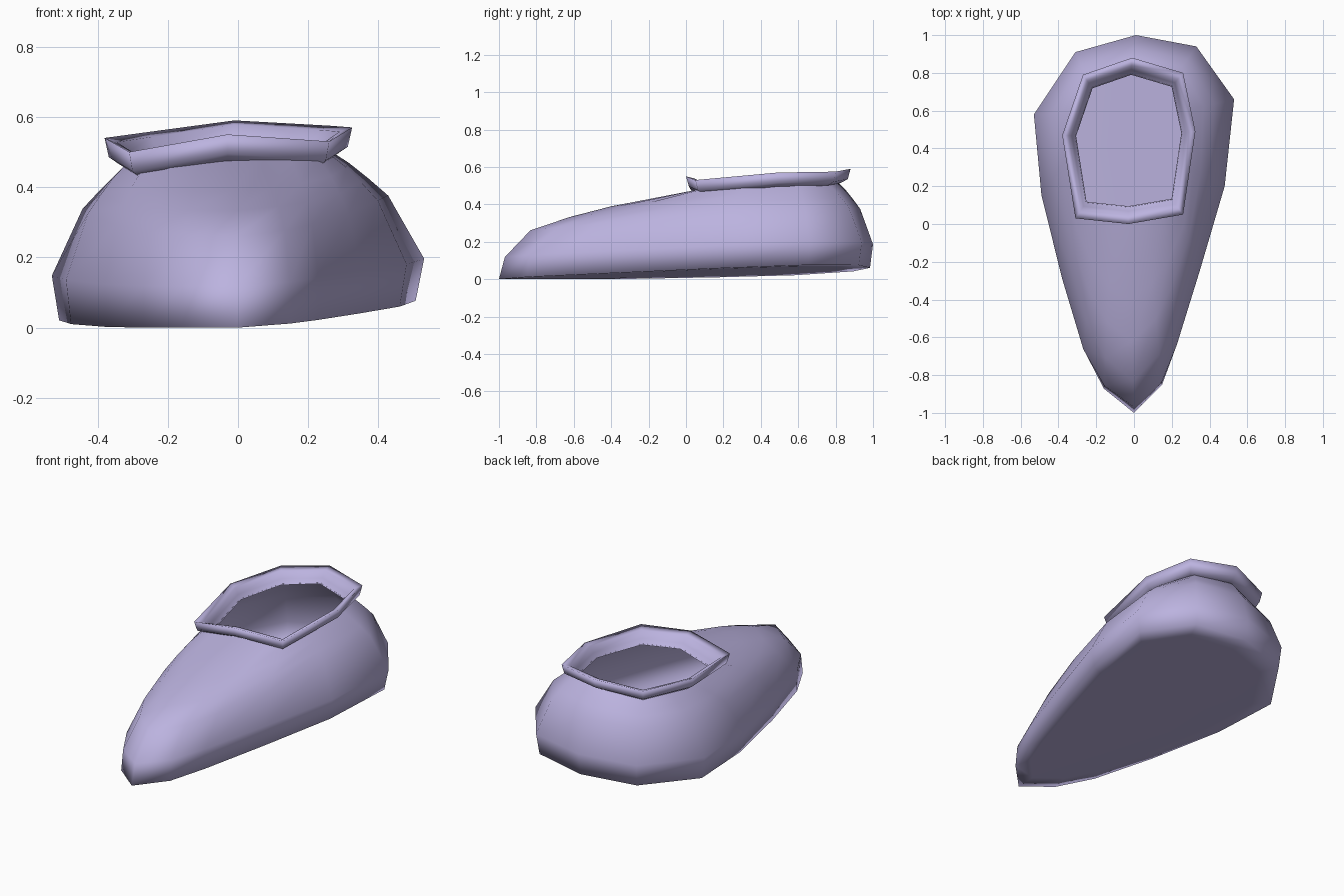
import bpy, bmesh
from mathutils import Vector

if "Cube" in bpy.data.objects:
    bpy.data.objects.remove(bpy.data.objects["Cube"])

lavender = bpy.data.materials.new("lavender")
lavender.diffuse_color = (0.50, 0.45, 0.74, 1)
lavender.use_nodes = True
lavender.node_tree.nodes["Principled BSDF"].inputs["Base Color"].default_value = lavender.diffuse_color


def lerp(a, b, t):
    return a + (b - a) * t


def loft(name, rings, cap_first=False):
    """Skin a stack of closed counter-clockwise rings, smooth shaded."""
    bm = bmesh.new()
    loops = [[bm.verts.new(p) for p in ring] for ring in rings]
    n = len(loops[0])
    for a, b in zip(loops, loops[1:]):
        for i in range(n):
            j = (i + 1) % n
            bm.faces.new((a[i], a[j], b[j], b[i]))
    if cap_first:
        bm.faces.new(loops[0][::-1])
    for f in bm.faces:
        f.smooth = True
    mesh = bpy.data.meshes.new(name)
    bm.to_mesh(mesh)
    bm.free()
    mesh.materials.append(lavender)
    obj = bpy.data.objects.new(name, mesh)
    bpy.context.collection.objects.link(obj)
    return obj


def sole_z(x, y):
    return max(0, 0.03 * (y + 1) + 0.05 * x)


def neck_z(x, y):
    return 0.475 + 0.045 * y + 0.05 * x - 0.04 * abs(x)


# Slipper footprint and the matching points round the foot opening
outline = [(0, -1), (.15, -.86), (.23, -.65), (.35, -.25), (.48, .2), (.53, .66), (.33, .94),
           (.01, 1), (-.31, .91), (-.53, .58), (-.49, .15), (-.38, -.3), (-.27, -.68), (-.16, -.88)]
neck = [(-.03, .05), (.06, .06), (.15, .07), (.23, .09), (.265, .3), (.26, .6), (.2, .76),
        (-.02, .82), (-.23, .74), (-.30, .58), (-.32, .4), (-.27, .09), (-.19, .07), (-.11, .06)]

# Wall profile: (inward, upward) fractions at the toe and at the sides/heel
toe = [(0, 0), (.03, .25), (.16, .55), (.36, .70), (.57, .82), (1, 1)]
side = [(.09, 0), (0, .28), (.38, .70), (.60, .82), (.80, .92), (1, 1)]

rings = []
for (t0, h0), (t1, h1) in zip(toe, side):
    ring = []
    for (ox, oy), (nx, ny) in zip(outline, neck):
        w = min(1, (oy + 1) / 1.2)
        t, h = lerp(t0, t1, w), lerp(h0, h1, w)
        ring.append((lerp(ox, nx, t), lerp(oy, ny, t),
                     lerp(sole_z(ox, oy), neck_z(nx, ny), h)))
    rings.append(ring)

# Inner ring keeps the middle of the sole flat
sole = [(x * .85, y * .88, sole_z(x * .85, y * .88)) for x, y, z in rings[0]]
loft("slipper_body", [sole] + rings, cap_first=True)

# Flared eight-sided collar round the opening
rim = [(-.03, 0, .55), (.26, .05, .53), (.325, .49, .57), (.26, .80, .575),
       (-.01, .88, .59), (-.27, .79, .555), (-.38, .47, .54), (-.31, .03, .50)]
centre = Vector((-.03, .45, 0))
section = [(.80, -.07), (.88, -.075), (.965, -.055), (1, 0), (.90, -.012), (.85, -.05), (.79, -.075)]
collar = []
for scale, dz in section:
    collar.append([(lerp(centre.x, x, scale), lerp(centre.y, y, scale), z + dz) for x, y, z in rim])
loft("collar", collar)
